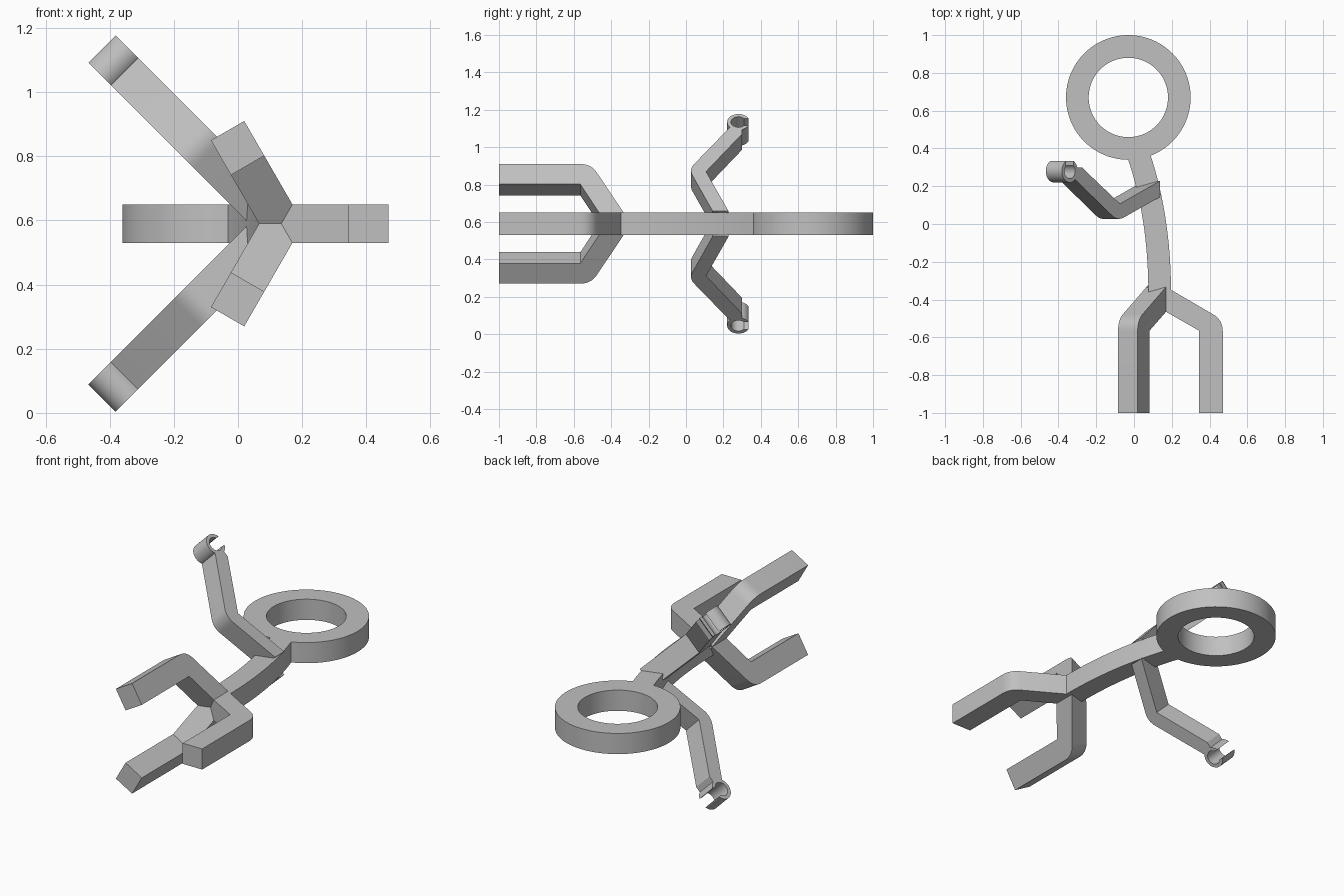
import bpy, bmesh, math
from mathutils import Vector

cube = bpy.data.objects.get("Cube")
if cube:
    bpy.data.objects.remove(cube, do_unlink=True)

MID_Z = 0.59
HALF = 0.06

grey = bpy.data.materials.new("light_grey")
grey.use_nodes = True
colour = (0.53, 0.53, 0.53, 1)
grey.diffuse_color = colour
grey.node_tree.nodes["Principled BSDF"].inputs["Base Color"].default_value = colour


def finish(bm, name):
    bmesh.ops.recalc_face_normals(bm, faces=bm.faces)
    mesh = bpy.data.meshes.new(name)
    bm.to_mesh(mesh)
    bm.free()
    mesh.materials.append(grey)
    obj = bpy.data.objects.new(name, mesh)
    bpy.context.collection.objects.link(obj)
    bpy.ops.object.select_all(action='DESELECT')
    bpy.context.view_layer.objects.active = obj
    obj.select_set(True)
    bpy.ops.object.shade_smooth_by_angle(angle=math.radians(25))
    return obj


def slab(name, outline, axis_x, angle):
    """Extrude an (r, y) outline; r points away from a y-parallel axis at the angle."""
    a = math.radians(angle)
    out = Vector((math.cos(a), 0, math.sin(a)))
    side = Vector((-math.sin(a), 0, math.cos(a)))
    base = Vector((axis_x, 0, MID_Z))
    bm = bmesh.new()
    face = bm.faces.new([bm.verts.new(base + out * r + Vector((0, y, 0)) - side * HALF)
                         for r, y in outline])
    grown = bmesh.ops.extrude_face_region(bm, geom=[face])
    moved = [v for v in grown["geom"] if isinstance(v, bmesh.types.BMVert)]
    bmesh.ops.translate(bm, verts=moved, vec=side * HALF * 2)
    return finish(bm, name)


def rounded(before, corner, after, size, steps=8):
    """Points of a soft bend at the corner."""
    b, c, d = Vector(before), Vector(corner), Vector(after)
    p = c + (b - c).normalized() * size
    q = c + (d - c).normalized() * size
    return [tuple(p.lerp(c, i / steps).lerp(c.lerp(q, i / steps), i / steps))
            for i in range(steps + 1)]


def arc(cx, cy, radius, start, end, steps=32):
    angles = [math.radians(start + (end - start) * i / steps) for i in range(steps + 1)]
    return [(cx + radius * math.cos(a), cy + radius * math.sin(a)) for a in angles]


# Ring head
bm = bmesh.new()
centre = Vector((-0.03, 0.67, MID_Z))
section = [bm.verts.new(centre + Vector((r, 0, z)))
           for r, z in ((0.21, -HALF), (0.33, -HALF), (0.33, HALF), (0.21, HALF))]
edges = [bm.edges.new((section[i], section[(i + 1) % 4])) for i in range(4)]
bmesh.ops.spin(bm, geom=section + edges, cent=centre, axis=(0, 0, 1),
               angle=math.tau, steps=96, use_duplicate=False)
bmesh.ops.remove_doubles(bm, verts=bm.verts, dist=0.0005)
finish(bm, "ring_head")

# Curved body, a strip of constant width along a gentle quadratic bend
start, control, end = Vector((0.008, 0.41)), Vector((0.138, 0.06)), Vector((0.136, -0.38))
left, right = [], []
for i in range(17):
    t = i / 16
    point = start.lerp(control, t).lerp(control.lerp(end, t), t)
    along = (control - start).lerp(end - control, t).normalized()
    across = Vector((-along.y, along.x)) * HALF
    left.append(tuple(point + across))
    right.append(tuple(point - across))
slab("body", left + right[::-1], 0, 0)

# Three bent legs around the hip axis
hip, knee, foot = (0, -0.313), (0.335, -0.508), (0.335, -1)
leg = [hip] + rounded(hip, knee, foot, 0.06) + [foot, (0.21, -1), (0.21, -0.565), (0, -0.445)]
for name, angle in (("left_leg", 0), ("upper_leg", 120), ("lower_leg", 240)):
    slab(name, leg, 0.135, angle)

# Two bent arms, each ending in an open round clamp
shoulder, elbow, wrist = (0.035, 0.143), (0.352, 0.016), (0.685, 0.245)
arm = ([shoulder] + rounded(shoulder, elbow, wrist, 0.05)
       + [wrist, (0.655, 0.3), (0.62, 0.3), (0.335, 0.107), (0.035, 0.228)])
clamp = arc(0.71, 0.28, 0.06, 117, 423) + arc(0.71, 0.28, 0.04, 407, 133)
for prefix, angle in (("upper", 135), ("lower", 225)):
    slab(prefix + "_arm", arm, 0.12, angle)
    slab(prefix + "_hand_clamp", clamp, 0.12, angle)
